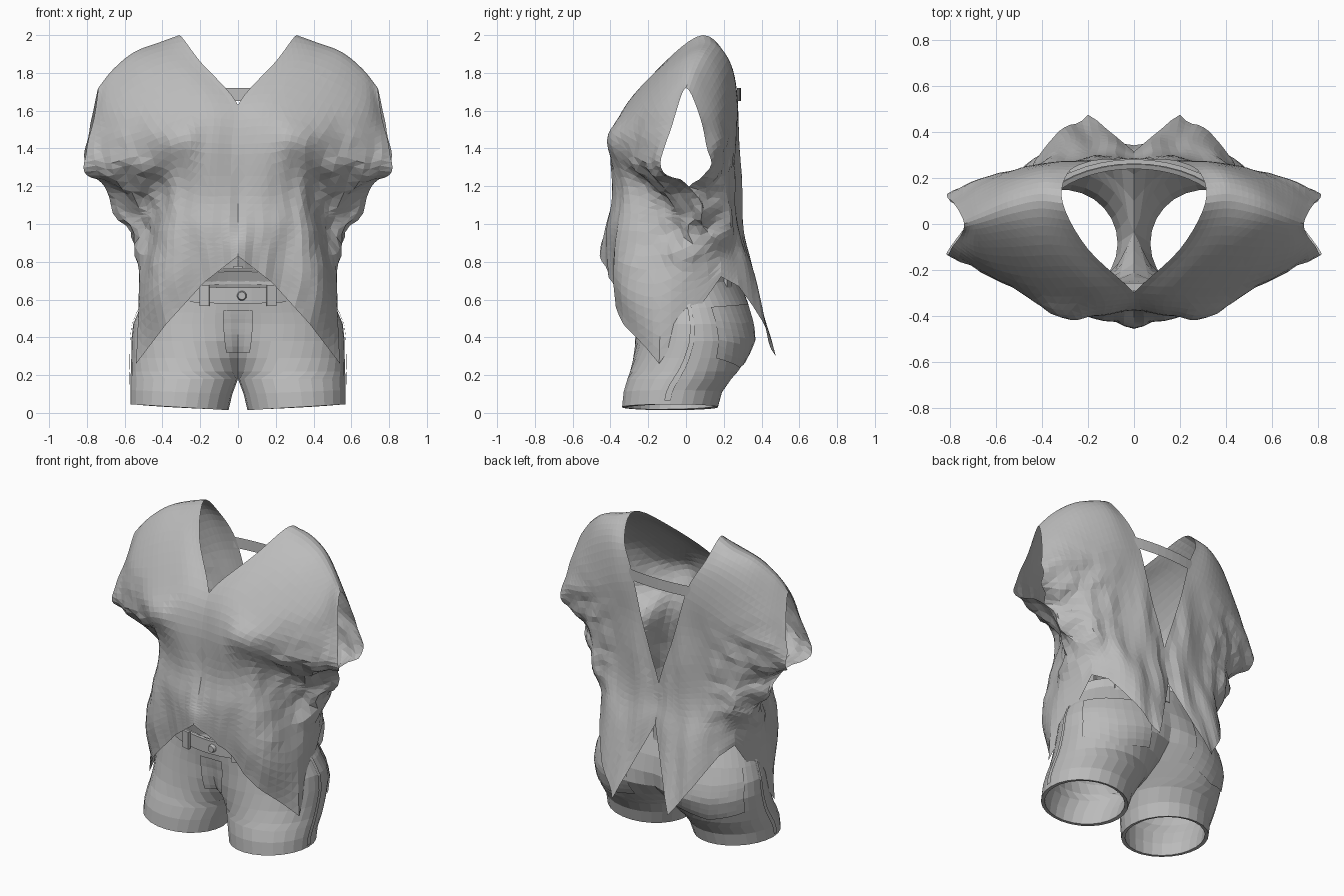
import bpy, bmesh, math
from mathutils import Vector, noise

cube = bpy.data.objects.get("Cube")
if cube:
    bpy.data.objects.remove(cube)

fabric = bpy.data.materials.new("grey_fabric")
fabric.use_nodes = True
GREY = (0.5, 0.5, 0.5, 1)
fabric.diffuse_color = GREY
fabric.node_tree.nodes["Principled BSDF"].inputs["Base Color"].default_value = GREY


def finish(name, bm, mirror=False, thickness=0):
    """Turn a bmesh into an object, with optional mirror and thickness."""
    bmesh.ops.recalc_face_normals(bm, faces=bm.faces)
    mesh = bpy.data.meshes.new(name)
    bm.to_mesh(mesh)
    bm.free()
    mesh.materials.append(fabric)
    obj = bpy.data.objects.new(name, mesh)
    bpy.context.collection.objects.link(obj)
    if mirror:
        mod = obj.modifiers.new("mirror", 'MIRROR')
        mod.merge_threshold = 0.003
    if thickness:
        mod = obj.modifiers.new("thickness", 'SOLIDIFY')
        mod.thickness = thickness
        mod.offset = -1
    return obj


def spline(points, steps):
    """Catmull-Rom curve through the points."""
    pts = [2 * points[0] - points[1]] + points + [2 * points[-1] - points[-2]]
    out = []
    for a, b, c, d in zip(pts, pts[1:], pts[2:], pts[3:]):
        for k in range(steps):
            t = k / steps
            out.append(b + 0.5 * t * (c - a + t * (2 * a - 5 * b + 4 * c - d
                                                   + t * (3 * (b - c) + d - a))))
    return out + [points[-1].copy()]


def polyline(points, steps):
    """Straight segments through the points, for pointed hems."""
    out = [a.lerp(b, k / steps) for a, b in zip(points, points[1:]) for k in range(steps)]
    return out + [points[-1].copy()]


def add_grid(bm, grid, closed=False):
    verts = [[bm.verts.new(p) for p in row] for row in grid]
    n = len(grid[0])
    for low, high in zip(verts, verts[1:]):
        for i in range(n if closed else n - 1):
            j = (i + 1) % n
            bm.faces.new((low[i], low[j], high[j], high[i]))


# Blouse: control rows run from neck or centre out to the sleeve or side seam
STEPS = 5
cuff_bottom = (.7, .02, 1.2)
seam = [(.63, .1, 1.03), (.51, .17, .85), (.48, .18, .72)]
front_net = [
    [(.31, .09, 2), (.42, .1, 1.96), (.55, .07, 1.91), (.66, .03, 1.82), (.74, 0, 1.72)],
    [(.2, -.11, 1.86), (.36, -.09, 1.86), (.53, -.1, 1.79), (.68, -.1, 1.67), (.76, -.06, 1.57)],
    [(0, -.3, 1.63), (.18, -.31, 1.64), (.4, -.31, 1.56), (.62, -.22, 1.5), (.79, -.11, 1.42)],
    [(0, -.37, 1.42), (.17, -.4, 1.43), (.31, -.41, 1.43), (.56, -.24, 1.31), (.8, -.13, 1.28)],
    [(0, -.38, 1.15), (.2, -.38, 1.15), (.35, -.3, 1.2), (.49, -.09, 1.1), cuff_bottom],
    [(0, -.42, .98), (.22, -.4, .98), (.4, -.3, .96), (.48, -.08, .96), seam[0]],
    [(0, -.45, .9), (.2, -.4, .82), (.42, -.34, .68), (.52, -.13, .62), seam[1]],
    [(0, -.46, .83), (.18, -.39, .69), (.38, -.34, .47), (.54, -.13, .26), seam[2]],
]
back_net = [
    [(.29, .22, 1.88), (.4, .22, 1.87), (.54, .18, 1.8), (.67, .12, 1.69), (.77, .07, 1.58)],
    [(.2, .27, 1.7), (.34, .27, 1.65), (.5, .24, 1.56), (.66, .19, 1.5), (.8, .11, 1.42)],
    [(.11, .28, 1.38), (.25, .27, 1.4), (.45, .25, 1.38), (.62, .2, 1.33), (.81, .13, 1.29)],
    [(0, .29, 1.04), (.2, .28, 1.1), (.38, .25, 1.14), (.55, .21, 1.12), cuff_bottom],
    [(0, .3, .92), (.2, .3, .92), (.36, .27, .95), (.49, .23, .95), seam[0]],
    [(0, .32, .84), (.18, .37, .7), (.3, .34, .76), (.42, .26, .82), seam[1]],
    [(0, .33, .78), (.2, .47, .3), (.33, .4, .49), (.43, .28, .67), seam[2]],
]
net = [[Vector(p) for p in row] for row in back_net[::-1] + front_net]
rows = [polyline(row, STEPS) if row in (net[0], net[-1]) else spline(row, STEPS) for row in net]
columns = [spline(list(col), STEPS) for col in zip(*rows)]
cloth = [list(row) for row in zip(*columns)]

# Close the side seam below the cuff
for i in range(3 * STEPS + 1):
    cloth[i][-1] = cloth[-1 - i][-1].copy()

# Soft drape folds and crumples, strongest under the arms
for row in cloth:
    for p in row:
        low = min(1, max(0, (1.6 - p.z) / 0.4))
        drape = noise.noise((p.x * 12, p.y * 2, p.z * 2)) * 0.022 * low
        underarm = low * min(1, max(0, (p.x - 0.3) * 5)) * min(1, max(0, (p.z - 0.7) * 5))
        crumple = noise.noise_vector(p * 9) * 0.035 * underarm
        p += Vector((crumple.x * min(1, p.x * 5), drape + crumple.y, crumple.z))

bm = bmesh.new()
add_grid(bm, cloth)
bmesh.ops.remove_doubles(bm, verts=bm.verts, dist=0.002)
bmesh.ops.triangulate(bm, faces=bm.faces)
finish("blouse", bm, mirror=True)

# Strap across the back of the neck
bm = bmesh.new()
strap = [[Vector((x / 18, .29 - .02 * (x / 4) ** 2, z)) for x in range(-4, 5)] for z in (1.72, 1.65)]
add_grid(bm, strap)
finish("neck_strap", bm)

# Shorts: each ring is (centre x, radius x, centre y, radius y, z, slope x, slope y)
leg_rings = [Vector(r) for r in [
    (.31, .26, -.085, .255, .03, .06, 0),
    (.3, .27, -.07, .262, .11, .04, 0),
    (.285, .285, -.035, .277, .18, 0, 0),
    (.27, .297, -.01, .287, .22, 0, 0),
    (.235, .33, .02, .3, .29, 0, 0),
    (.18, .385, .045, .315, .38, 0, 0),
    (.12, .435, .045, .31, .47, 0, 0),
    (.06, .46, .03, .3, .55, 0, .08),
    (0, .46, 0, .28, .66, 0, .18),
    (0, .44, -.01, .27, .71, 0, .18),
]]


def ring_point(ring, t, push=0):
    """Point on a ring; t runs from -1 at the front centre to 1 at the back centre."""
    cx, rx, cy, ry, z, slope_x, slope_y = ring
    a = t * math.acos(max(-1, -cx / rx))
    x, y = cx + (rx + push) * math.cos(a), cy + (ry + push) * math.sin(a)
    return Vector((max(0, x), y, z + slope_x * (x - cx) + slope_y * y))


def shorts_point(t, z, push):
    """Point just outside the shorts at a given height."""
    for low, high in zip(leg_rings, leg_rings[1:]):
        if z <= high[4]:
            break
    return ring_point(low.lerp(high, (z - low[4]) / (high[4] - low[4])), t, push)


COUNT = 26
bm = bmesh.new()
add_grid(bm, [[ring_point(r, 2 * i / COUNT - 1) for i in range(COUNT + 1)] for r in leg_rings])
bmesh.ops.remove_doubles(bm, verts=bm.verts, dist=0.001)
finish("shorts", bm, mirror=True, thickness=0.022)


# Thin cloth plates that follow the shorts on both sides
def patch(name, t_start, t_end, top, bottom, point=0, across=8, down=8):
    """Plate between two ring positions; point lowers the middle of its bottom edge."""
    bm = bmesh.new()
    grid = []
    for j in range(down + 1):
        row = []
        for i in range(across + 1):
            u = i / across
            end = bottom - point * (1 - abs(2 * u - 1))
            row.append(shorts_point(t_start + (t_end - t_start) * u,
                                    top + (end - top) * j / down, .008))
        grid.append(row)
    add_grid(bm, grid)
    finish(name, bm, mirror=True)


patch("back_pockets", .2, .78, .55, .29, point=.05)
patch("side_seams", -.04, 0, .6, .05, across=1, down=12)
patch("fly_flap", -1, -.9, .57, .32, across=2)


# Waistband: a raised band sloping up to the back
def waist_point(angle, z, out=0):
    y = (.275 + out) * math.sin(angle)
    return Vector(((.45 + out) * math.cos(angle), y - .005, z + .18 * y))


bm = bmesh.new()
band = [[waist_point(math.tau * i / 40, z, .012) for i in range(40)] for z in (.63, .715)]
add_grid(bm, band, closed=True)
finish("waistband", bm, thickness=0.02)

# Belt loops
for label, degrees in (("left_front", -68), ("right_front", -112), ("left_back", 50),
                       ("right_back", 130), ("centre_back", 90)):
    bm = bmesh.new()
    bmesh.ops.create_cube(bm, size=1)
    bmesh.ops.scale(bm, verts=bm.verts, vec=(.05, .018, .11))
    loop = finish(label + "_belt_loop", bm)
    spot = waist_point(math.radians(degrees), .67, .02)
    loop.location = spot
    loop.rotation_euler.z = math.atan2(spot.y, spot.x * .4) + math.pi / 2

# Waist button
bm = bmesh.new()
bmesh.ops.create_cone(bm, cap_ends=True, segments=16, radius1=.026, radius2=.02, depth=.02)
button = finish("waist_button", bm)
button.location = (.02, -.3, .62)
button.rotation_euler.x = math.pi / 2
